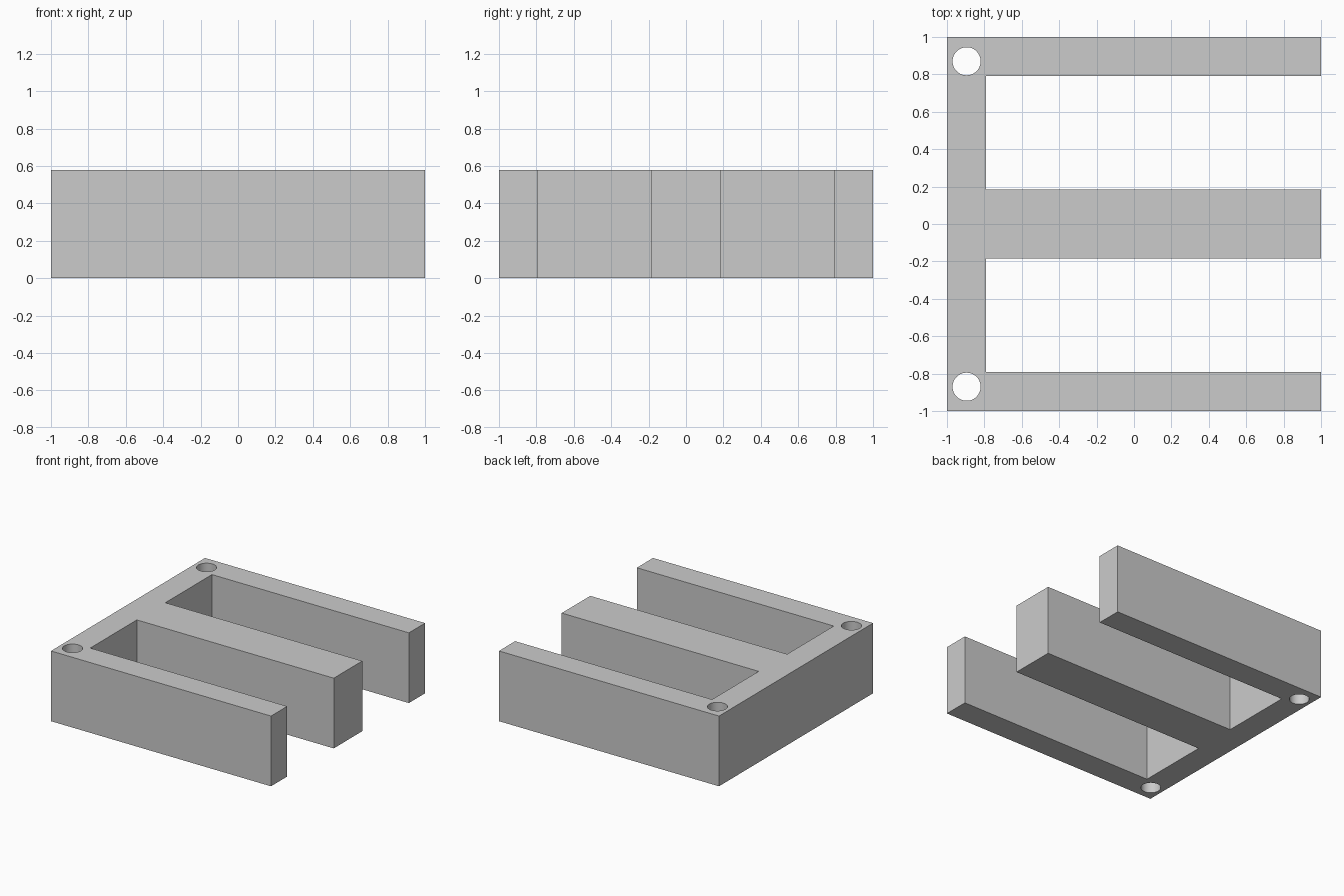
import bpy, bmesh

if "Cube" in bpy.data.objects:
    bpy.data.objects.remove(bpy.data.objects["Cube"])

HEIGHT = 0.577
INNER, HALF_MID = 0.79, 0.185      # inner face of outer legs, half width of middle leg
HOLE_X, HOLE_Y, HOLE_R = -0.895, 0.87, 0.075

# E-shaped outline: upper half, mirrored for the lower half
upper = [(1, HALF_MID), (-INNER, HALF_MID), (-INNER, INNER), (1, INNER), (1, 1), (-1, 1)]
outline = upper + [(x, -y) for x, y in reversed(upper)]

# Core body: outline extruded upwards
bm = bmesh.new()
face = bm.faces.new([bm.verts.new((x, y, 0)) for x, y in outline])
ext = bmesh.ops.extrude_face_region(bm, geom=[face])
bmesh.ops.translate(bm, vec=(0, 0, HEIGHT),
                    verts=[g for g in ext["geom"] if isinstance(g, bmesh.types.BMVert)])
bmesh.ops.recalc_face_normals(bm, faces=bm.faces)
mesh = bpy.data.meshes.new("e_core")
bm.to_mesh(mesh)
bm.free()
core = bpy.data.objects.new("e_core", mesh)
bpy.context.collection.objects.link(core)

# Bolt holes through the two back corners
for side in (-1, 1):
    bpy.ops.mesh.primitive_cylinder_add(vertices=64, radius=HOLE_R, depth=HEIGHT * 2,
                                        location=(HOLE_X, side * HOLE_Y, HEIGHT / 2))
    cutter = bpy.context.object
    cutter.name = "bolt_hole_cutter"
    cutter.hide_render = True
    cut = core.modifiers.new("bolt_hole", 'BOOLEAN')
    cut.operation, cut.solver, cut.object = 'DIFFERENCE', 'EXACT', cutter
    bpy.context.view_layer.objects.active = core
    bpy.ops.object.modifier_apply(modifier=cut.name)
    bpy.data.objects.remove(cutter)

# Smooth hole walls, crisp edges
core.select_set(True)
bpy.context.view_layer.objects.active = core
bpy.ops.object.shade_smooth_by_angle()
